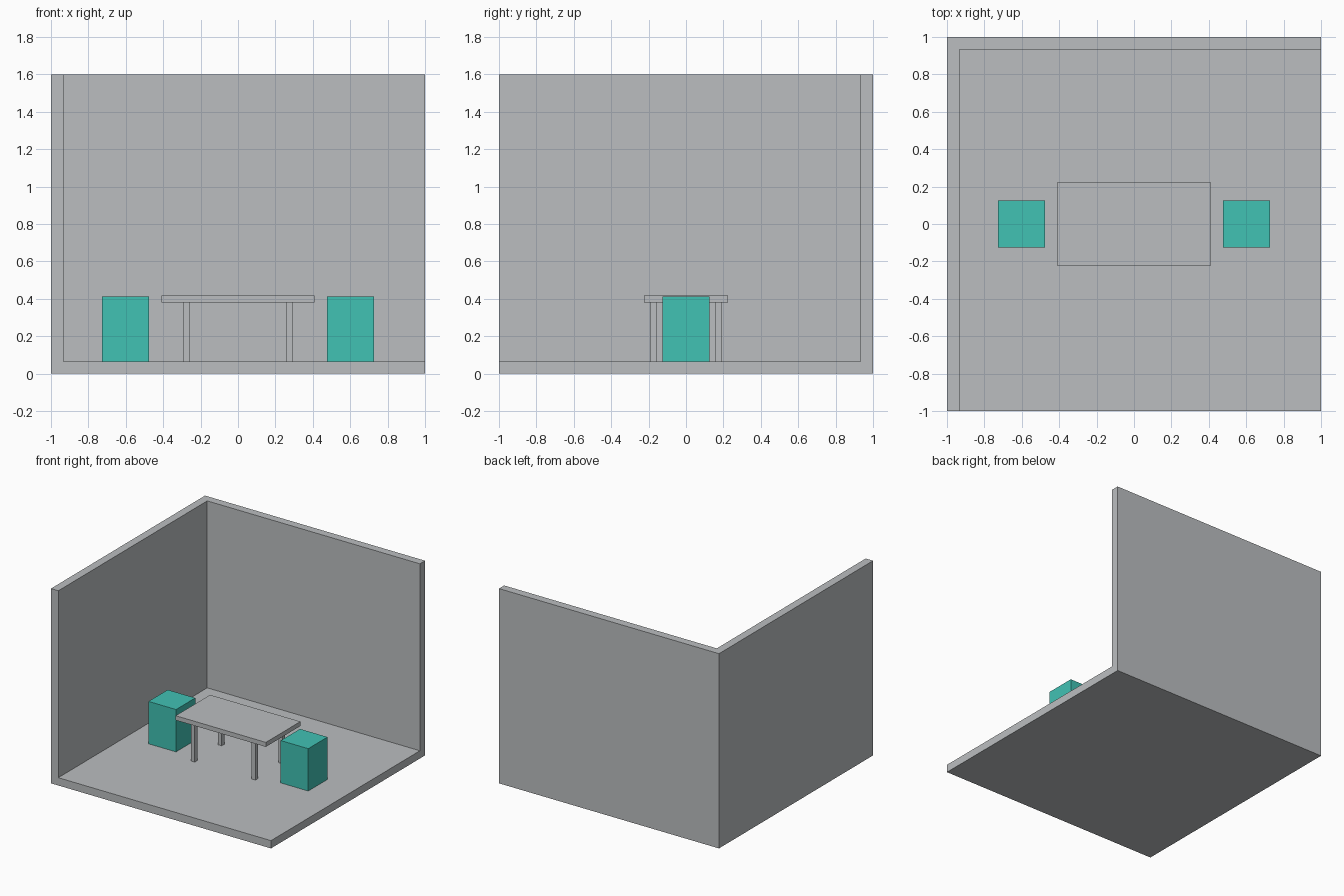
import bpy

if "Cube" in bpy.data.objects:
    bpy.data.objects.remove(bpy.data.objects["Cube"])

FLOOR = 0.064   # floor thickness
WALL = 0.067    # wall thickness


def material(name, rgb):
    m = bpy.data.materials.new(name)
    m.diffuse_color = (*rgb, 1.0)
    m.use_nodes = True
    m.node_tree.nodes["Principled BSDF"].inputs["Base Color"].default_value = m.diffuse_color
    return m


grey = material("light grey", (0.497, 0.515, 0.527))
teal = material("teal", (0.053, 0.539, 0.456))


def box(name, low, high, mat=None):
    """Box spanning two opposite corners."""
    center = [(a + b) / 2 for a, b in zip(low, high)]
    bpy.ops.mesh.primitive_cube_add(size=1, location=center)
    ob = bpy.context.object
    ob.name = name
    ob.scale = [b - a for a, b in zip(low, high)]
    bpy.ops.object.transform_apply(location=False, rotation=False, scale=True)
    if mat:
        ob.data.materials.append(mat)
    return ob


# Room shell: floor, left wall and back wall in one piece
room = box("room_shell", (-1, -1, 0), (1, 1, 1.6), grey)
cutter = box("room_cutter", (-1 + WALL, -1.5, FLOOR), (1.5, 1 - WALL, 2), grey)
cut = room.modifiers.new("hollow", 'BOOLEAN')
cut.operation = 'DIFFERENCE'
cut.solver = 'EXACT'
cut.object = cutter
bpy.context.view_layer.objects.active = room
bpy.ops.object.modifier_apply(modifier=cut.name)
bpy.data.objects.remove(cutter, do_unlink=True)

# Table
box("table_top", (-0.41, -0.224, 0.38), (0.41, 0.224, 0.417), grey)
for sx, side in ((-1, "left"), (1, "right")):
    for sy, end in ((-1, "front"), (1, "back")):
        x, y, h = sx * 0.276, sy * 0.175, 0.0172
        box(f"table_leg_{end}_{side}", (x - h, y - h, FLOOR), (x + h, y + h, 0.38), grey)

# Block stools at both ends of the table
for sx, side in ((-1, "left"), (1, "right")):
    x = sx * 0.601
    box(f"stool_{side}", (x - 0.125, -0.125, FLOOR), (x + 0.125, 0.125, 0.412), teal)
